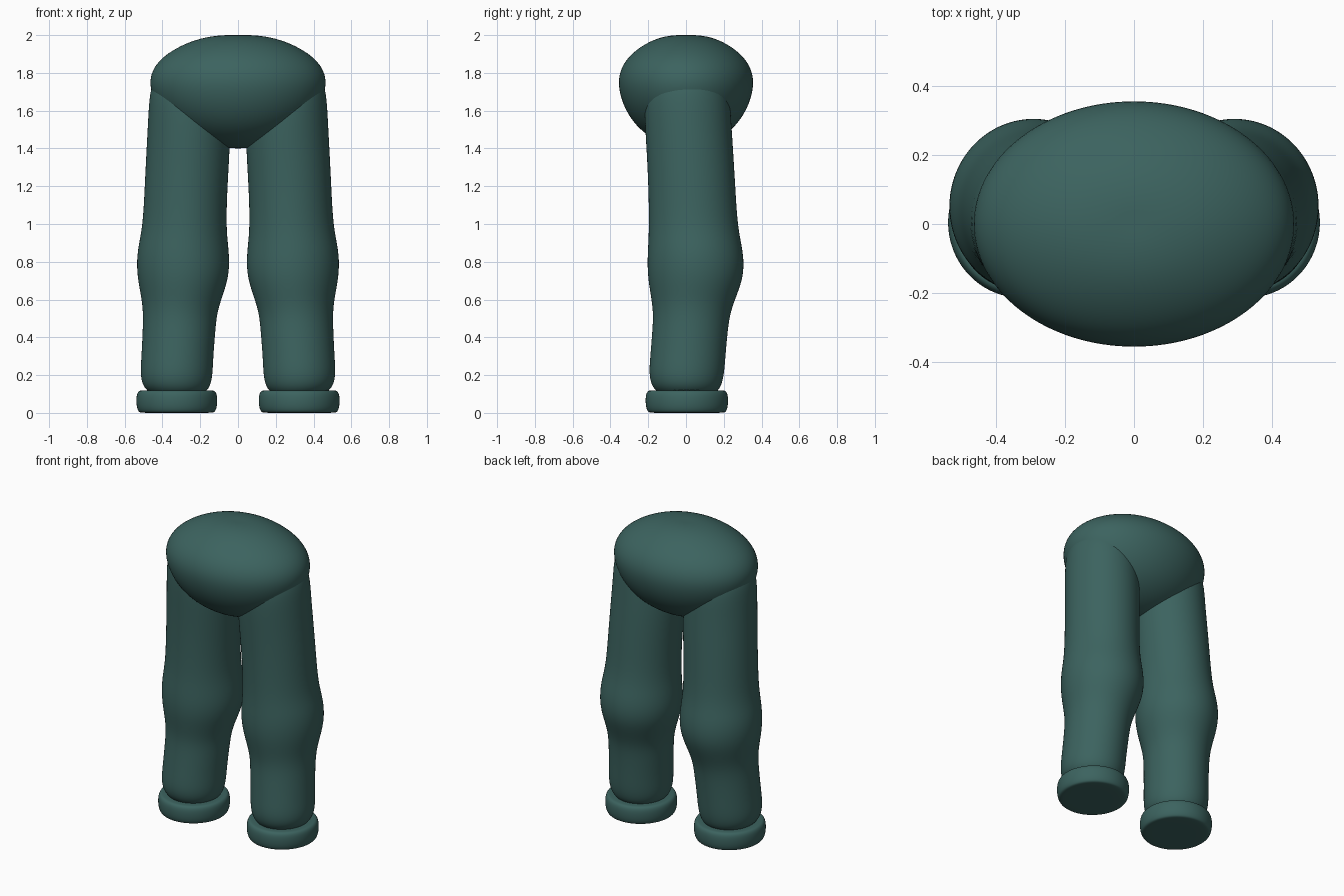
import bpy, bmesh, math

SIDES = 32
teal = bpy.data.materials.new("dark teal cloth")
teal.diffuse_color = (0.045, 0.125, 0.115, 1)


def loft(name, rings, mirrored):
    """Skin elliptical rings given as (z, x_min, x_max, y_min, y_max), bottom to top."""
    bm = bmesh.new()
    loops = []
    for z, x0, x1, y0, y1 in rings:
        loop = []
        for i in range(SIDES):
            a = 2 * math.pi * i / SIDES
            loop.append(bm.verts.new(((x0 + x1) / 2 + (x1 - x0) / 2 * math.cos(a),
                                      (y0 + y1) / 2 + (y1 - y0) / 2 * math.sin(a), z)))
        loops.append(loop)
    for low, high in zip(loops, loops[1:]):
        for i in range(SIDES):
            j = (i + 1) % SIDES
            bm.faces.new((low[i], low[j], high[j], high[i]))
    bm.faces.new(loops[0][::-1])
    bm.faces.new(loops[-1])
    for f in bm.faces:
        f.smooth = True
    mesh = bpy.data.meshes.new(name)
    bm.to_mesh(mesh)
    bm.free()
    mesh.materials.append(teal)
    ob = bpy.data.objects.new(name, mesh)
    bpy.context.collection.objects.link(ob)
    if mirrored:
        mod = ob.modifiers.new("mirror", 'MIRROR')
        mod.use_mirror_merge = False
    ob.modifiers.new("smooth", 'SUBSURF').levels = 2
    ob.modifiers["smooth"].render_levels = 2
    return ob


# Hips: rounded bowl, wider than deep
hip_profile = [(1.40, 0.08), (1.415, 0.28), (1.455, 0.52), (1.52, 0.74), (1.60, 0.89),
               (1.68, 0.975), (1.76, 1.005), (1.83, 0.955), (1.89, 0.84),
               (1.945, 0.65), (1.985, 0.42), (2.0, 0.2), (2.0, 0.05)]
loft("hips", [(z, -0.47 * r, 0.47 * r, -0.36 * r, 0.36 * r) for z, r in hip_profile], False)

# Trouser legs with a bulge at the knee
loft("trouser_legs", [
    (0.09, 0.20, 0.44, -0.12, 0.13),
    (0.115, 0.165, 0.48, -0.16, 0.17),
    (0.15, 0.143, 0.508, -0.185, 0.19),
    (0.21, 0.133, 0.518, -0.197, 0.203),
    (0.30, 0.13, 0.512, -0.19, 0.21),
    (0.42, 0.12, 0.506, -0.18, 0.22),
    (0.52, 0.112, 0.503, -0.174, 0.233),
    (0.60, 0.088, 0.51, -0.183, 0.26),
    (0.70, 0.053, 0.531, -0.201, 0.30),
    (0.79, 0.043, 0.538, -0.206, 0.309),
    (0.88, 0.05, 0.53, -0.202, 0.298),
    (0.99, 0.062, 0.505, -0.196, 0.274),
    (1.20, 0.055, 0.495, -0.20, 0.262),
    (1.40, 0.042, 0.485, -0.21, 0.25),
    (1.55, 0.04, 0.477, -0.22, 0.24),
    (1.70, 0.06, 0.469, -0.22, 0.23),
    (1.78, 0.12, 0.44, -0.17, 0.18),
    (1.82, 0.20, 0.36, -0.08, 0.09)], True)

# Ankle cuffs
cuff = []
for z, inset in [(0.0, 0.12), (0.0, 0.025), (0.006, 0.012), (0.03, 0.003), (0.065, 0.0),
                 (0.10, 0.003), (0.117, 0.014), (0.12, 0.03), (0.12, 0.10)]:
    cuff.append((z, 0.108 + inset, 0.54 - inset, -0.216 + inset, 0.225 - inset))
loft("ankle_cuffs", cuff, True)
